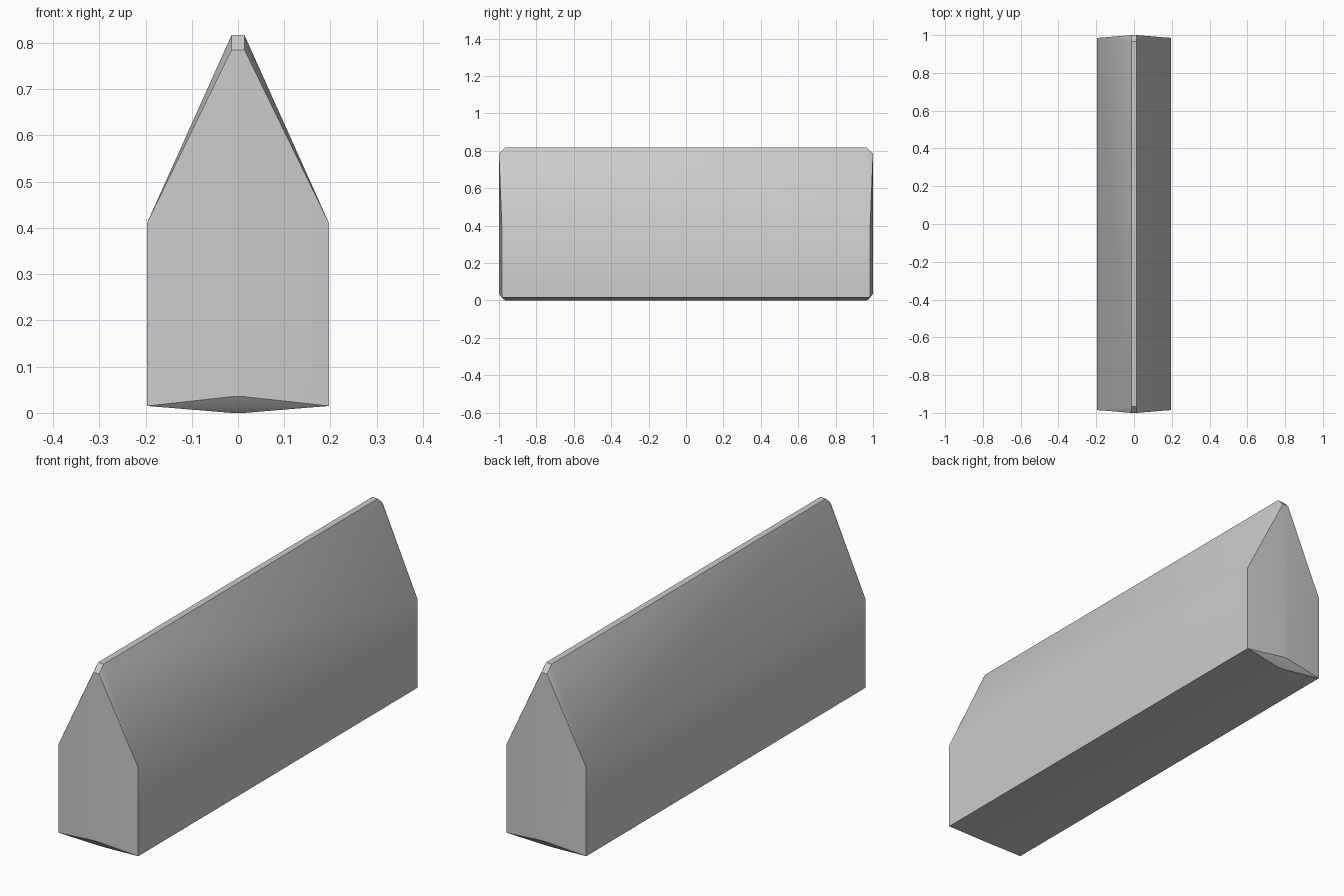
import bpy
import bmesh
import math

cube = bpy.data.objects.get("Cube")
if cube:
    bpy.data.objects.remove(cube, do_unlink=True)

# Plain grey material
grey = bpy.data.materials.new("light_grey")
grey.use_nodes = True
colour = (0.6, 0.6, 0.6, 1)
grey.diffuse_color = colour
grey.node_tree.nodes["Principled BSDF"].inputs["Base Color"].default_value = colour

# Corners of one quarter of the gabled bar: half width, half length, height
quarter = [
    (0.197, 0.985, 0.015),  # lower side corner
    (0.197, 0.985, 0.41),   # eave corner
    (0.014, 1.0, 0.035),    # foot of end face
    (0.014, 1.0, 0.785),    # top of end face
    (0.014, 0.967, 0.817),  # ridge
    (0.014, 0.967, 0.0),    # keel
]

# Mirror the corners both ways and wrap them in a convex skin
bm = bmesh.new()
for sx in (-1, 1):
    for sy in (-1, 1):
        for x, y, z in quarter:
            bm.verts.new((sx * x, sy * y, z))
bmesh.ops.convex_hull(bm, input=bm.verts[:])
bmesh.ops.dissolve_limit(bm, angle_limit=math.radians(0.5),
                         verts=bm.verts[:], edges=bm.edges[:])
bmesh.ops.recalc_face_normals(bm, faces=bm.faces[:])

mesh = bpy.data.meshes.new("gabled_bar")
bm.to_mesh(mesh)
bm.free()
mesh.materials.append(grey)
bar = bpy.data.objects.new("gabled_bar", mesh)
bpy.context.collection.objects.link(bar)

# Soften the shallow folds, keep the ridge and rims sharp
bpy.ops.object.select_all(action="DESELECT")
bar.select_set(True)
bpy.context.view_layer.objects.active = bar
bpy.ops.object.shade_smooth_by_angle(angle=math.radians(30))
